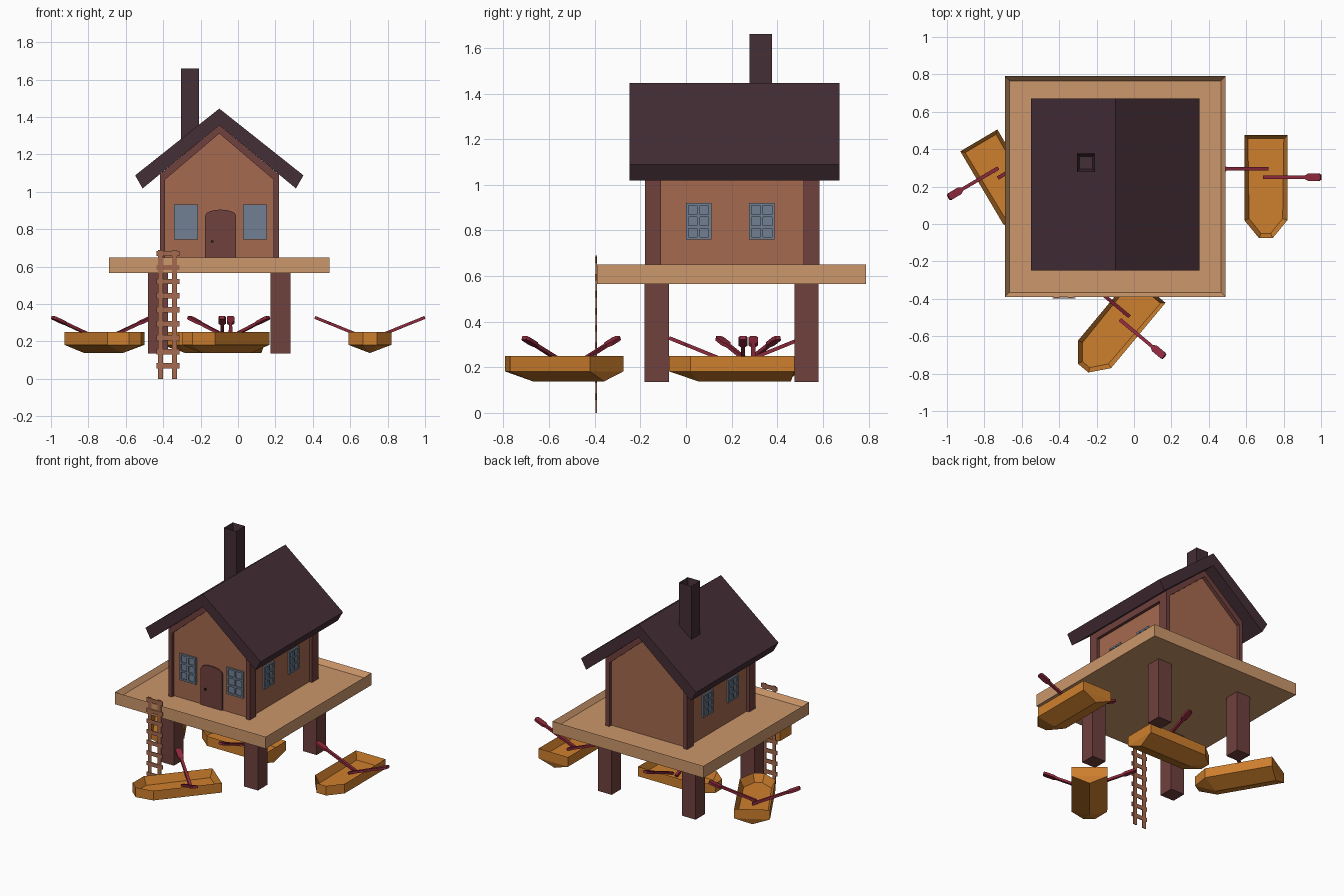
import bpy, bmesh, math
from mathutils import Matrix, Vector

if "Cube" in bpy.data.objects:
    bpy.data.objects.remove(bpy.data.objects["Cube"])


def material(name, r, g, b):
    lin = [((c / 255 + 0.055) / 1.055) ** 2.4 for c in (r, g, b)]
    m = bpy.data.materials.new(name)
    m.diffuse_color = (*lin, 1)
    m.use_nodes = True
    m.node_tree.nodes["Principled BSDF"].inputs["Base Color"].default_value = m.diffuse_color
    return m


PLANK = material("light plank", 204, 151, 107)
WALL = material("wall brown", 166, 106, 79)
TRIM = material("dark red wood", 112, 65, 61)
ROOF = material("dark plum roof", 68, 46, 54)
GLASS = material("blue grey glass", 113, 128, 146)
BOAT = material("orange boat wood", 206, 127, 45)
OAR = material("crimson oar", 142, 41, 60)
KNOB = material("dark knob", 40, 26, 28)

CX, CY = -0.1, 0.2      # house and deck centre


def finish(name, bm, mat, matrix=None):
    bmesh.ops.recalc_face_normals(bm, faces=bm.faces)
    me = bpy.data.meshes.new(name)
    bm.to_mesh(me)
    bm.free()
    me.materials.append(mat)
    ob = bpy.data.objects.new(name, me)
    if matrix:
        ob.matrix_world = matrix
    bpy.context.collection.objects.link(ob)
    return ob


def add_box(bm, x0, x1, y0, y1, z0, z1):
    mat = Matrix.Translation(((x0 + x1) / 2, (y0 + y1) / 2, (z0 + z1) / 2)) @ \
        Matrix.Diagonal((x1 - x0, y1 - y0, z1 - z0, 1))
    bmesh.ops.create_cube(bm, size=1, matrix=mat)


def box(name, mat, *dims, inset=0, depth=0):
    """Box, optionally hollowed from the top."""
    bm = bmesh.new()
    add_box(bm, *dims)
    if inset:
        bm.normal_update()
        top = [f for f in bm.faces if f.normal.z > 0.9]
        bmesh.ops.inset_individual(bm, faces=top, thickness=inset, depth=-depth)
    return finish(name, bm, mat)


def prism(name, mat, pts, lo, hi, axis="y", matrix=None):
    """Extrude a 2D outline along y (points are x,z) or z (points are x,y)."""
    bm = bmesh.new()
    at = (lambda p, t: (p[0], t, p[1])) if axis == "y" else (lambda p, t: (p[0], p[1], t))
    a = [bm.verts.new(at(p, lo)) for p in pts]
    b = [bm.verts.new(at(p, hi)) for p in pts]
    bm.faces.new(a)
    bm.faces.new(b[::-1])
    for i in range(len(pts)):
        j = (i + 1) % len(pts)
        bm.faces.new((a[i], a[j], b[j], b[i]))
    return finish(name, bm, mat, matrix)


def mirrored(half):
    """Half outline (x offsets, from bottom right up to apex) mirrored about the house centre."""
    return [(CX + x, z) for x, z in half] + [(CX - x, z) for x, z in half[::-1] if x > 0]


# Deck tray and four stilts
box("deck", PLANK, -0.69, 0.49, -0.39, 0.79, 0.565, 0.65, inset=0.035, depth=0.035)
for sx in (-1, 1):
    for sy in (-1, 1):
        x, y = CX + sx * 0.328, CY + sy * 0.328
        box("stilt", TRIM, x - 0.054, x + 0.054, y - 0.053, y + 0.053, 0.135, 0.567)

# House: recessed wall body with a frame at each gable end
BASE = 0.612
prism("house_walls", WALL, mirrored([(0.297, BASE), (0.297, 1.11), (0, 1.356)]), -0.155, 0.56)
outer = mirrored([(0.318, BASE), (0.318, 1.093), (0, 1.356)])
inner = mirrored([(0.29, BASE), (0.29, 1.065), (0, 1.312)])
for name, y0, y1 in (("front_frame", -0.18, -0.11), ("back_frame", 0.515, 0.585)):
    prism(name, TRIM, outer + inner[::-1], y0, y1)
for sx in (-1, 1):
    a, b = sorted((CX + sx * 0.29, CX + sx * 0.318))
    box("eave_beam", TRIM, a, b, -0.11, 0.515, 1.045, 1.093)

# Roof and hollow chimney
slab = [(CX - 0.41, 1.018), (CX - 0.45, 1.088), (CX, 1.445),
        (CX + 0.45, 1.088), (CX + 0.41, 1.018), (CX, 1.356)]
prism("roof", ROOF, slab, -0.248, 0.672)
box("chimney", ROOF, -0.305, -0.208, 0.278, 0.376, 1.2, 1.66, inset=0.021, depth=0.1)

# Arched door with knob
arch = [(-0.093 + 0.083 * math.cos(t), 0.873 + 0.032 * math.sin(t))
        for t in [math.pi * i / 8 for i in range(9)]]
prism("door", TRIM, [(-0.01, BASE)] + arch + [(-0.176, BASE)], -0.165, -0.154)
box("door_knob", KNOB, -0.144, -0.132, -0.175, -0.164, 0.728, 0.74)


def window(name, origin, angle, w, h):
    """Glass plate with raised bars, 2 by 3 panes, facing local -y."""
    bm = bmesh.new()
    add_box(bm, -w / 2, w / 2, -0.004, 0.002, -h / 2, h / 2)
    for i in range(3):
        x = (i - 1) * (w / 2 - 0.006)
        add_box(bm, x - 0.006, x + 0.006, -0.012, 0, -h / 2, h / 2)
    for i in range(4):
        z = (i / 3 - 0.5) * (h - 0.012)
        add_box(bm, -w / 2, w / 2, -0.0115, 0, z - 0.006, z + 0.006)
    finish(name, bm, GLASS, Matrix.Translation(origin) @ Matrix.Rotation(angle, 4, "Z"))


for x in (-0.278, 0.091):
    window("front_window", (x, -0.155, 0.838), 0, 0.128, 0.188)
for y in (0.055, 0.332):
    window("right_window", (CX + 0.297, y, 0.84), math.pi / 2, 0.112, 0.16)
    window("left_window", (CX - 0.297, y, 0.84), -math.pi / 2, 0.112, 0.16)

# Thin ladder against the front edge of the deck
bm = bmesh.new()
for x in (-0.414, -0.339):
    add_box(bm, x - 0.013, x + 0.013, -0.396, -0.391, 0, 0.69)
for i in range(9):
    z = 0.07 + i * 0.075
    add_box(bm, -0.437, -0.312, -0.398, -0.392, z - 0.014, z + 0.014)
finish("ladder", bm, WALL)


def hull(matrix):
    """Flat stern, blunt bow towards local -y, keel below, hollow top."""
    bm = bmesh.new()
    out = [(-0.115, 0.275), (-0.115, -0.18), (-0.037, -0.275),
           (0.037, -0.275), (0.115, -0.18), (0.115, 0.275)]
    top = [bm.verts.new((x, y, 0.25)) for x, y in out]
    low = [bm.verts.new((x, y, 0.182)) for x, y in out]
    bow, stern = bm.verts.new((0, -0.145, 0.138)), bm.verts.new((0, 0.26, 0.138))
    lid = bm.faces.new(top)
    for i in range(6):
        j = (i + 1) % 6
        bm.faces.new((top[i], top[j], low[j], low[i]))
    for i in (1, 2, 3):
        bm.faces.new((low[i], low[i + 1], bow))
    bm.faces.new((low[0], low[1], bow, stern))
    bm.faces.new((low[4], low[5], stern, bow))
    bm.faces.new((low[5], low[0], stern))
    bmesh.ops.recalc_face_normals(bm, faces=bm.faces)
    bmesh.ops.inset_individual(bm, faces=[lid], thickness=0.027, depth=-0.055)
    finish("boat_hull", bm, BOAT, matrix)


# Oar outline along x: shaft then blade
L = 0.33
edge = [(0, 0.01), (L - 0.09, 0.009), (L - 0.07, 0.02), (L - 0.012, 0.02), (L, 0.014)]
oar = edge + [(x, -y) for x, y in edge[::-1]]

# Four boats, each with a pair of oars: x, y, turn
for x, y, turn in ((0.705, 0.2, 0), (-0.69, 0.21, 30.5), (-0.096, -0.559, -39.8), (-0.135, 0.22, -90)):
    place = Matrix.Translation((x, y, 0)) @ Matrix.Rotation(math.radians(turn), 4, "Z")
    hull(place)
    for ox, oy, spin in ((-0.012, 0.05, 0), (0.012, 0.095, math.pi)):
        m = place @ Matrix.Translation((ox, oy, 0.205)) @ Matrix.Rotation(spin, 4, "Z") \
            @ Matrix.Rotation(math.radians(-22), 4, "Y")
        prism("oar", OAR, oar, -0.008, 0.008, "z", m)
